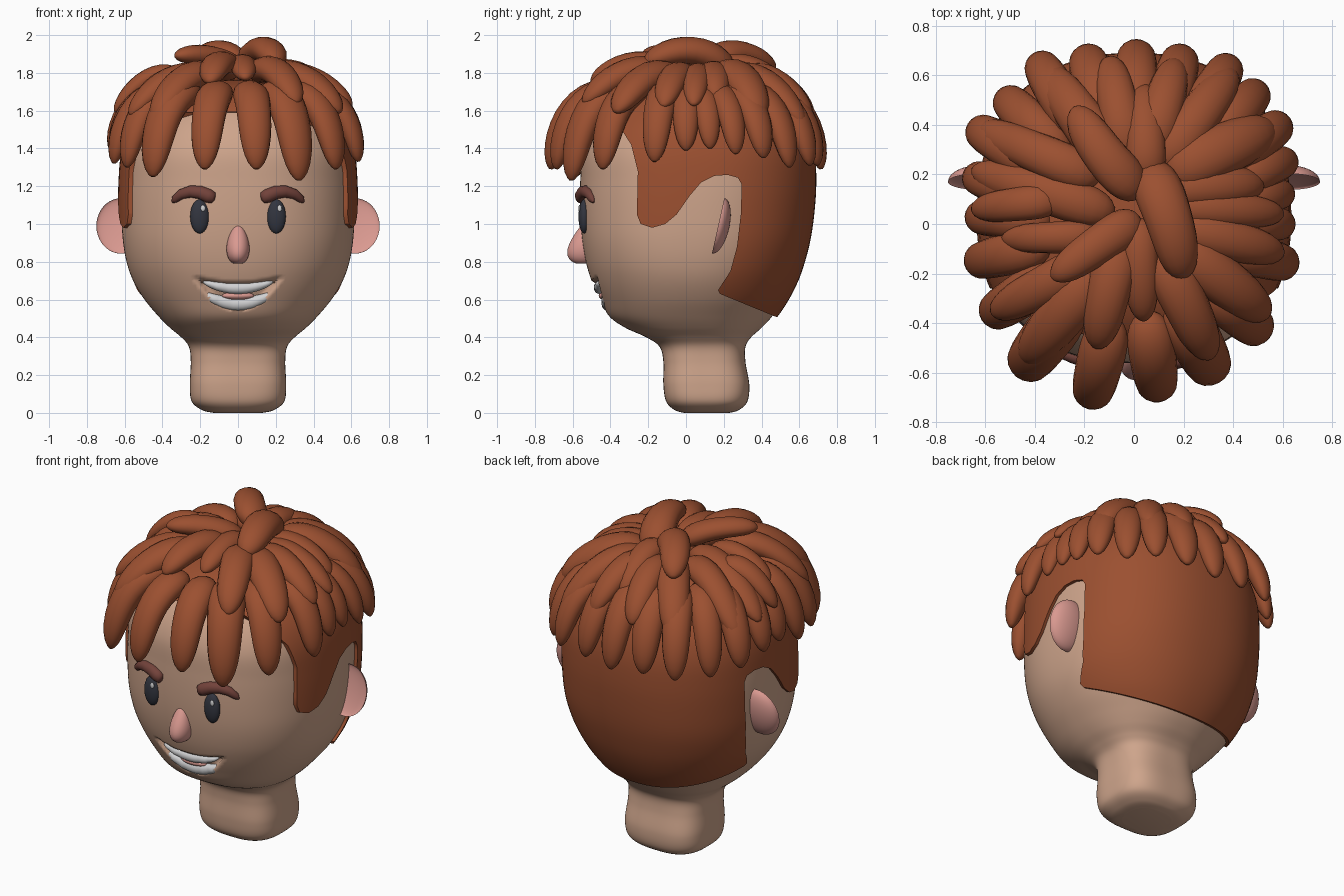
import bpy, bmesh, math
from mathutils import Vector, Matrix

if "Cube" in bpy.data.objects:
    bpy.data.objects.remove(bpy.data.objects["Cube"])


def mat(name, rgb):
    m = bpy.data.materials.new(name)
    m.diffuse_color = (*rgb, 1)
    m.use_nodes = True
    m.node_tree.nodes["Principled BSDF"].inputs["Base Color"].default_value = m.diffuse_color
    return m


SKIN = mat("skin", (0.62, 0.375, 0.26))
HAIR = mat("auburn_hair", (0.33, 0.08, 0.03))
PINK = mat("pink_skin", (0.70, 0.32, 0.28))
BROW = mat("brow_brown", (0.17, 0.055, 0.043))
DARK = mat("eye_dark", (0.033, 0.036, 0.05))
WHITE = mat("tooth_white", (0.64, 0.64, 0.65))


def finish(bm, name, material, angle=60):
    bmesh.ops.recalc_face_normals(bm, faces=bm.faces[:])
    me = bpy.data.meshes.new(name)
    bm.to_mesh(me)
    bm.free()
    ob = bpy.data.objects.new(name, me)
    bpy.context.collection.objects.link(ob)
    me.materials.append(material)
    smooth(ob, angle)
    return ob


def smooth(ob, angle):
    bpy.ops.object.select_all(action='DESELECT')
    ob.select_set(True)
    bpy.context.view_layer.objects.active = ob
    bpy.ops.object.shade_smooth_by_angle(angle=math.radians(angle))


def skin_rings(bm, rings):
    """Bridge a list of point rings into a closed tube."""
    vs = [[bm.verts.new(p) for p in r] for r in rings]
    n = len(vs[0])
    for a, b in zip(vs, vs[1:]):
        for i in range(n):
            bm.faces.new((a[i], a[(i + 1) % n], b[(i + 1) % n], b[i]))
    bm.faces.new(vs[0])
    bm.faces.new(vs[-1])


# Head and neck profile: z, half width, front y, back y, roundness exponent
PROFILE = [
    (0.0, 0.13, -0.01, 0.23, 2.6), (0.015, 0.19, -0.06, 0.28, 2.8),
    (0.06, 0.245, -0.105, 0.325, 3), (0.15, 0.255, -0.12, 0.335, 3.2),
    (0.27, 0.25, -0.12, 0.315, 3), (0.35, 0.26, -0.14, 0.315, 2.7),
    (0.40, 0.30, -0.21, 0.345, 2.5), (0.45, 0.36, -0.32, 0.40, 2.3),
    (0.51, 0.42, -0.405, 0.455, 2.2), (0.60, 0.495, -0.455, 0.515, 2.2),
    (0.70, 0.555, -0.50, 0.565, 2.2), (0.80, 0.59, -0.53, 0.60, 2.25),
    (0.92, 0.61, -0.55, 0.63, 2.3), (1.06, 0.617, -0.56, 0.65, 2.3),
    (1.22, 0.615, -0.56, 0.66, 2.3), (1.38, 0.60, -0.55, 0.65, 2.3),
    (1.52, 0.55, -0.49, 0.60, 2.2), (1.63, 0.45, -0.38, 0.49, 2.1),
    (1.70, 0.29, -0.22, 0.33, 2), (1.73, 0.06, 0.0, 0.12, 2)]


def dense(sub):
    rows = []
    for i in range(len(PROFILE) - 1):
        p = [PROFILE[min(max(i + k, 0), len(PROFILE) - 1)] for k in (-1, 0, 1, 2)]
        for s in range(sub):
            t = s / sub
            rows.append([0.5 * (2 * b + (c - a) * t + (2 * a - 5 * b + 4 * c - d) * t * t
                                + (3 * b - a - 3 * c + d) * t ** 3) for a, b, c, d in zip(*p)])
    return rows + [list(PROFILE[-1])]


ROWS = dense(8)


def front_y(x, z):
    _, rx, yf, yb, n = min(ROWS, key=lambda r: abs(r[0] - z))
    k = max(0, 1 - abs(x / rx) ** n) ** (1 / n)
    return (yf + yb) / 2 - (yb - yf) / 2 * k


def head_rings(rows, segs, off=0.0):
    rings = []
    for z, rx, yf, yb, n in rows:
        ring = []
        for i in range(segs):
            a = 2 * math.pi * i / segs
            c, s = math.cos(a), math.sin(a)
            x = (rx + off * 0.6) * math.copysign(abs(c) ** (2 / n), c)
            y = (yf + yb) / 2 + ((yb - yf) / 2 + off) * math.copysign(abs(s) ** (2 / n), s)
            ring.append(Vector((x, y, z + off * min(1, max(0, (z - 1.3) / 0.4)))))
        rings.append(ring)
    return rings


# Head with a pressed-in smiling mouth
rings = head_rings(ROWS, 192)
for ring in rings:
    for p in ring:
        if p.y < 0 and abs(p.x) < 0.23:
            q = (p.x / 0.22) ** 2
            top, low = 0.695 + 0.03 * q, 0.54 + 0.16 * q
            d = min(top - p.z, p.z - low) / 0.03
            if d > 0:
                p.y += 0.05 * min(1, d)
bm = bmesh.new()
skin_rings(bm, rings)
finish(bm, "head", SKIN)

# Close-cropped hair: swollen head cut by the hairline seen from the side
bm = bmesh.new()
skin_rings(bm, head_rings(dense(4), 96, 0.03))
shell = finish(bm, "hair_shell", HAIR)
HAIRLINE = [(-0.8, 1.61), (-0.40, 1.59), (-0.29, 1.42), (-0.255, 1.28), (-0.26, 1.05), (-0.24, 1.0),
            (-0.18, 0.98), (-0.11, 1.0), (-0.05, 1.05), (0.02, 1.15), (0.08, 1.22), (0.15, 1.255),
            (0.22, 1.26), (0.275, 1.245), (0.295, 1.21), (0.29, 1.05), (0.27, 0.88), (0.235, 0.75),
            (0.17, 0.65), (0.18, 0.63), (0.46, 0.515), (0.9, 0.34), (0.9, 2.1), (-0.8, 2.1)]
bm = bmesh.new()
face = bm.faces.new([bm.verts.new((-1, y, z)) for y, z in HAIRLINE])
ext = bmesh.ops.extrude_face_region(bm, geom=[face])
bmesh.ops.translate(bm, vec=(2, 0, 0), verts=[v for v in ext["geom"] if isinstance(v, bmesh.types.BMVert)])
cutter = finish(bm, "hairline_cutter", HAIR)
cutter.hide_render = True
mod = shell.modifiers.new("hairline", 'BOOLEAN')
mod.operation, mod.solver, mod.object = 'INTERSECT', 'EXACT', cutter
bpy.context.view_layer.objects.active = shell
bpy.ops.object.modifier_apply(modifier=mod.name)
bpy.data.objects.remove(cutter)
smooth(shell, 40)


def tube(bm, pts, radii, up, segs=16):
    """Sweep an ellipse (across, along up) along the points."""
    rings = []
    for i, p in enumerate(pts):
        t = (pts[min(i + 1, len(pts) - 1)] - pts[max(i - 1, 0)]).normalized()
        side = Vector(up).cross(t).normalized()
        nor = t.cross(side)
        a, b = radii[i]
        rings.append([p + side * a * math.cos(2 * math.pi * k / segs)
                      + nor * b * math.sin(2 * math.pi * k / segs) for k in range(segs)])
    skin_rings(bm, rings)


STEPS = [(1 - math.cos(math.pi * (k + 0.15) / 16.3)) / 2 for k in range(17)]


def tuft(bm, p0, p1, p2, w):
    p0, p1, p2 = Vector(p0), Vector(p1), Vector(p2)
    pts = [p0 * (1 - t) ** 2 + p1 * 2 * t * (1 - t) + p2 * t * t for t in STEPS]
    r = [w * max(0.02, 1 - abs(2 * t - 1) ** 4) ** 0.5 * (1.1 - 0.25 * t) for t in STEPS]
    tube(bm, pts, [(x, x * 0.75) for x in r], (p2.x * 0.8, p2.y * 0.8, 0.6))


# Lowest ring of hanging locks: tip x, tip y, tip z, half width
bm = bmesh.new()
for x, y, z, w in [
        (-0.18, -0.73, 1.29, .095), (0.1, -0.70, 1.29, .095), (0.33, -0.62, 1.23, .105),
        (0.53, -0.45, 1.29, .095), (0.65, -0.17, 1.33, .085), (0.64, 0.0, 1.39, .075),
        (0.64, 0.13, 1.40, .07), (0.65, 0.27, 1.37, .075), (0.62, 0.42, 1.35, .085),
        (0.52, 0.56, 1.30, .085), (0.40, 0.67, 1.31, .085), (0.2, 0.71, 1.31, .09),
        (0.01, 0.73, 1.29, .09), (-0.2, 0.71, 1.31, .09), (-0.4, 0.68, 1.31, .085),
        (-0.54, 0.53, 1.31, .085), (-0.66, 0.4, 1.35, .085), (-0.68, 0.2, 1.38, .08),
        (-0.67, 0.03, 1.38, .08), (-0.67, -0.16, 1.32, .085), (-0.60, -0.38, 1.30, .09),
        (-0.46, -0.60, 1.25, .105)]:
    tuft(bm, (x * .5, y * .5, 1.70), (x * .9, y * .9, 1.72), (x * .98, y * .98, z), w)
finish(bm, "lower_locks", HAIR)

# Middle layer: root x y, tip x y, half width
bm = bmesh.new()
for x0, y0, x, y, w in [
        (-.14, .18, -.63, .39, .085), (-.08, .04, -.65, .22, .085), (-.14, -.05, -.53, -.06, .065),
        (-.15, -.14, -.57, -.36, .085), (-.13, -.17, -.44, -.55, .1), (-.05, .2, -.36, .63, .095),
        (-.02, .25, -.1, .67, .085), (.06, .27, .17, .66, .085), (.1, .22, .40, .62, .09),
        (.12, .2, .56, .39, .11), (.1, .15, .52, .16, .085), (.12, .08, .60, .04, .075),
        (.14, 0, .60, -.12, .085), (.14, -.06, .54, -.37, .1), (-.3, .1, -.65, .06, .07)]:
    tuft(bm, (x0, y0, 1.77), ((x0 + x) / 2, (y0 + y) / 2, 1.86),
         (x, y, 1.84 - 0.58 * (x * x + y * y)), w)
finish(bm, "middle_locks", HAIR)

# Crown locks standing up on top
bm = bmesh.new()
for lock in [
        ((.05, .24, 1.80), (.15, .05, 2.01), (.2, -.22, 1.85), .1),
        ((.02, .02, 1.80), (-.12, -.06, 1.92), (-.33, -.22, 1.89), .08),
        ((-.05, -.05, 1.78), (-.1, -.25, 1.93), (-.15, -.50, 1.75), .09),
        ((.02, .02, 1.80), (.02, -.15, 1.9), (.04, -.39, 1.77), .075),
        ((.1, -.1, 1.78), (.2, -.3, 1.90), (.31, -.54, 1.64), .095),
        ((.03, .13, 1.84), (-.12, .24, 1.98), (-.24, .47, 1.82), .09),
        ((.05, .17, 1.82), (.05, .35, 1.90), (.04, .56, 1.68), .08)]:
    tuft(bm, *lock)
finish(bm, "crown_locks", HAIR)


def ellipsoid(name, loc, size, material, tilt=0.0, shape=None):
    bm = bmesh.new()
    bmesh.ops.create_uvsphere(bm, u_segments=32, v_segments=20, radius=1)
    for v in bm.verts:
        if shape:
            shape(v.co)
    bm.transform(Matrix.Translation(loc) @ Matrix.Rotation(tilt, 4, 'X') @ Matrix.Diagonal((*size, 1)))
    return finish(bm, name, material)


def nose_shape(c):
    f = 1 - 0.42 * (c.z + 0.6)
    c.x *= 0.5 + 0.5 * f
    c.y *= f
    c.z = max(c.z, -0.85 + 0.1 * c.z)


def ear_shape(c):
    if c.y < 0:
        c.y *= -0.4


ellipsoid("nose", (0, -0.545, 0.89), (0.068, 0.1, 0.105), PINK, 0, nose_shape)

# Ears, eyes and brows on both sides
for s, side in ((-1, "left"), (1, "right")):
    ellipsoid(side + "_ear", (s * 0.62, 0.17, 0.99), (0.13, 0.06, 0.15), PINK, -0.22, ear_shape)
    ey = front_y(0.2, 1.04)
    ellipsoid(side + "_eye", (s * 0.203, ey, 1.04), (0.05, 0.03, 0.09), DARK)
    ellipsoid(side + "_eye_glint", (s * 0.203 + 0.017, ey - 0.025, 1.083), (0.012, 0.006, 0.017), WHITE)
    path = [(.348, 1.115, .006), (.335, 1.13, .02), (.30, 1.158, .027), (.25, 1.172, .032),
            (.20, 1.167, .035), (.155, 1.148, .037), (.13, 1.138, .03), (.122, 1.136, .01)]
    bm = bmesh.new()
    tube(bm, [Vector((s * x, front_y(x, z) - 0.005, z)) for x, z, r in path],
         [(r * 0.9, r) for x, z, r in path], (0, 0, 1))
    finish(bm, side + "_brow", BROW)

# Teeth rows and tongue
for name, z0, rise, half, h in (("upper_teeth", 0.66, 0.035, 0.185, 0.03),
                                ("lower_teeth", 0.577, 0.06, 0.19, 0.035)):
    us = [-math.cos(math.pi * (k + 0.2) / 24.4) for k in range(25)]
    bm = bmesh.new()
    tube(bm, [Vector((u * half, front_y(u * half, z0 + rise * u * u) + 0.025, z0 + rise * u * u)) for u in us],
         [(0.028 * (1 - u ** 4) ** 0.5, h * (1 - u * u) ** 0.5) for u in us], (0, 0, 1))
    finish(bm, name, WHITE)
ellipsoid("tongue", (0, front_y(0, 0.62) + 0.04, 0.62), (0.085, 0.035, 0.022), PINK)
